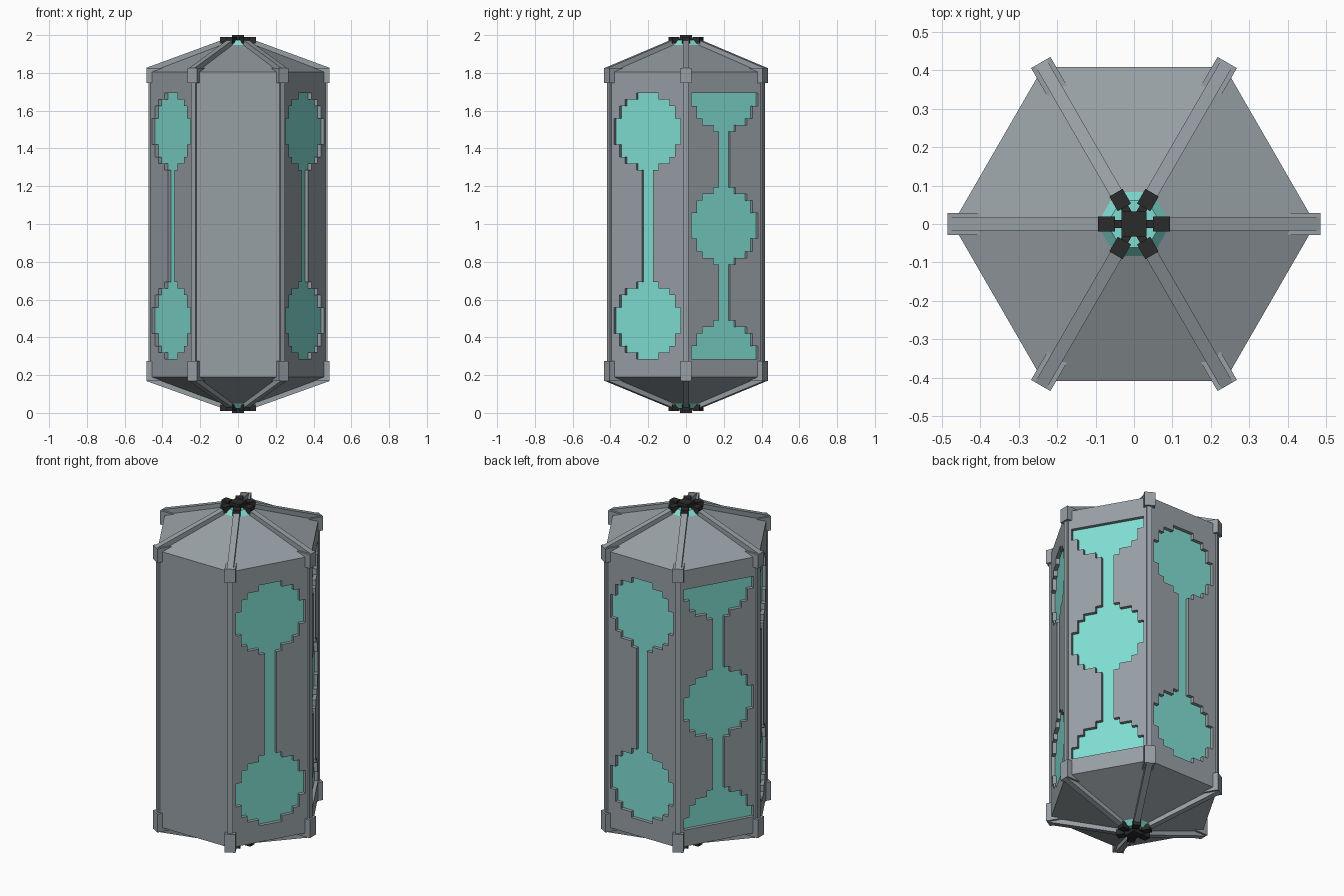
import bpy, bmesh, math
from mathutils import Matrix, Vector

if "Cube" in bpy.data.objects:
    bpy.data.objects.remove(bpy.data.objects["Cube"])


def material(name, rgb):
    m = bpy.data.materials.new(name)
    m.use_nodes = True
    m.diffuse_color = (*rgb, 1)
    m.node_tree.nodes["Principled BSDF"].inputs["Base Color"].default_value = (*rgb, 1)
    return m


GREY = material("grey metal", (0.31, 0.35, 0.375))
TEAL = material("teal glass", (0.215, 0.73, 0.65))
BLACK = material("black", (0.024, 0.024, 0.024))

RADIUS = 0.472                       # hexagon corner radius
APOTHEM = RADIUS * math.cos(math.pi / 6)
FLOOR, EAVE = 0.19, 1.805            # wall bottom and top
CELL = 0.0339                        # stepped pattern cell
LOW, HIGH, MID = 0.286, 1.693, 0.99  # pattern limits
RECESS = 0.02


def finish(name, bm, *mats):
    mesh = bpy.data.meshes.new(name)
    bm.to_mesh(mesh)
    bm.free()
    for m in mats:
        mesh.materials.append(m)
    obj = bpy.data.objects.new(name, mesh)
    bpy.context.collection.objects.link(obj)
    return obj


def radial_parts(name, profile, half_width, mat, count=6):
    """Extrude an (r, z) profile sideways and repeat it around the axis."""
    bm = bmesh.new()
    for i in range(count):
        turn = Matrix.Rotation(i * math.tau / count, 3, 'Z')
        sides = [[bm.verts.new(turn @ Vector((r, w, z))) for r, z in profile]
                 for w in (-half_width, half_width)]
        bm.faces.new(sides[0])
        bm.faces.new(sides[1][::-1])
        n = len(profile)
        for j in range(n):
            k = (j + 1) % n
            bm.faces.new((sides[0][j], sides[1][j], sides[1][k], sides[0][k]))
    bmesh.ops.recalc_face_normals(bm, faces=bm.faces)
    return finish(name, bm, mat)


def box(r0, r1, z0, z1):
    return [(r0, z0), (r1, z0), (r1, z1), (r0, z1)]


def hex_frustum(name, r0, r1, z0, z1, mat):
    bm = bmesh.new()
    bmesh.ops.create_cone(bm, segments=6, cap_ends=True, radius1=r0, radius2=r1, depth=abs(z1 - z0))
    flip = 1 if z1 > z0 else -1
    for v in bm.verts:
        v.co.z *= flip
    bmesh.ops.rotate(bm, verts=bm.verts, matrix=Matrix.Rotation(math.pi / 6, 3, 'Z'))
    bmesh.ops.translate(bm, verts=bm.verts, vec=(0, 0, (z0 + z1) / 2))
    bmesh.ops.recalc_face_normals(bm, faces=bm.faces)
    return finish(name, bm, mat)


def wall_panel(name, angle, discs):
    """Flat wall with a recessed pattern of stepped discs joined by a bar."""
    a = math.radians(angle)
    out, along = Vector((math.cos(a), math.sin(a), 0)), Vector((-math.sin(a), math.cos(a), 0))
    half = RADIUS / 2
    ts = [-half, half]
    zs = {FLOOR, EAVE}
    if discs:
        ts = [-half] + [i * CELL for i in range(-6, 7)] + [half]
    for c in discs:
        zs |= {round(c + i * CELL, 4) for i in range(-6, 7)}
        zs |= {LOW, HIGH}
    zs = sorted(z for z in zs if z in (FLOOR, EAVE) or LOW <= z <= HIGH)
    # merge rows that almost coincide
    zs = [z for i, z in enumerate(zs) if i == 0 or z - zs[i - 1] > 0.002]

    bm = bmesh.new()
    grid = [[bm.verts.new(out * APOTHEM + along * t + Vector((0, 0, z))) for t in ts] for z in zs]
    glass = []
    for j in range(len(zs) - 1):
        for i in range(len(ts) - 1):
            f = bm.faces.new((grid[j][i], grid[j][i + 1], grid[j + 1][i + 1], grid[j + 1][i]))
            t, z = (ts[i] + ts[i + 1]) / 2, (zs[j] + zs[j + 1]) / 2
            in_disc = any(math.hypot(t, z - c) < 6 * CELL for c in discs)
            if discs and LOW < z < HIGH and (abs(t) < CELL or in_disc) and abs(t) < 6 * CELL:
                glass.append(f)
    bm.normal_update()
    if glass:
        bmesh.ops.inset_region(bm, faces=glass, thickness=0, depth=-RECESS,
                               use_even_offset=False, use_boundary=True)
        for f in bm.faces:
            f.material_index = 0
        for f in glass:
            f.material_index = 1
    return finish(name, bm, GREY, TEAL)


# Walls: plain front, two-disc and three-disc patterns alternating around the rest
two = (LOW + 6 * CELL, HIGH - 6 * CELL)
three = (LOW, MID, HIGH)
for name, angle, discs in (("front_wall", 270, ()), ("front_left_wall", 330, two),
                           ("back_left_wall", 30, three), ("back_wall", 90, two),
                           ("back_right_wall", 150, three), ("front_right_wall", 210, two)):
    wall_panel(name, angle, discs)

# Corner posts and their brackets
radial_parts("corner_posts", box(0.44, 0.474, FLOOR, EAVE), 0.014, GREY)
radial_parts("top_brackets", box(0.40, 0.485, 1.746, 1.827), 0.029, GREY)
radial_parts("bottom_brackets", box(0.40, 0.485, 0.168, 0.275), 0.029, GREY)

# Pointed caps at both ends: roof, ribs, glass collar and black claw
for end, base, s in (("top", EAVE, 1), ("bottom", FLOOR, -0.974)):
    def h(v):
        return base + s * v
    hex_frustum(end + "_roof", RADIUS, 0.07, base, h(0.153), GREY)
    radial_parts(end + "_ribs", [(0.06, h(0.14)), (0.485, h(-0.02)), (0.485, h(0.022)),
                                 (0.06, h(0.178))], 0.017, GREY)
    hex_frustum(end + "_collar", 0.096, 0.07, h(0.143), h(0.17), TEAL)
    radial_parts(end + "_claw_blocks", box(0.05, 0.094, h(0.15), h(0.185)), 0.02, BLACK)
    radial_parts(end + "_claw_links", box(0.0, 0.055, h(0.163), h(0.178)), 0.011, BLACK)
    radial_parts(end + "_claw_hub", box(-0.033, 0.033, h(0.16), h(0.195)), 0.033, BLACK, 1)
